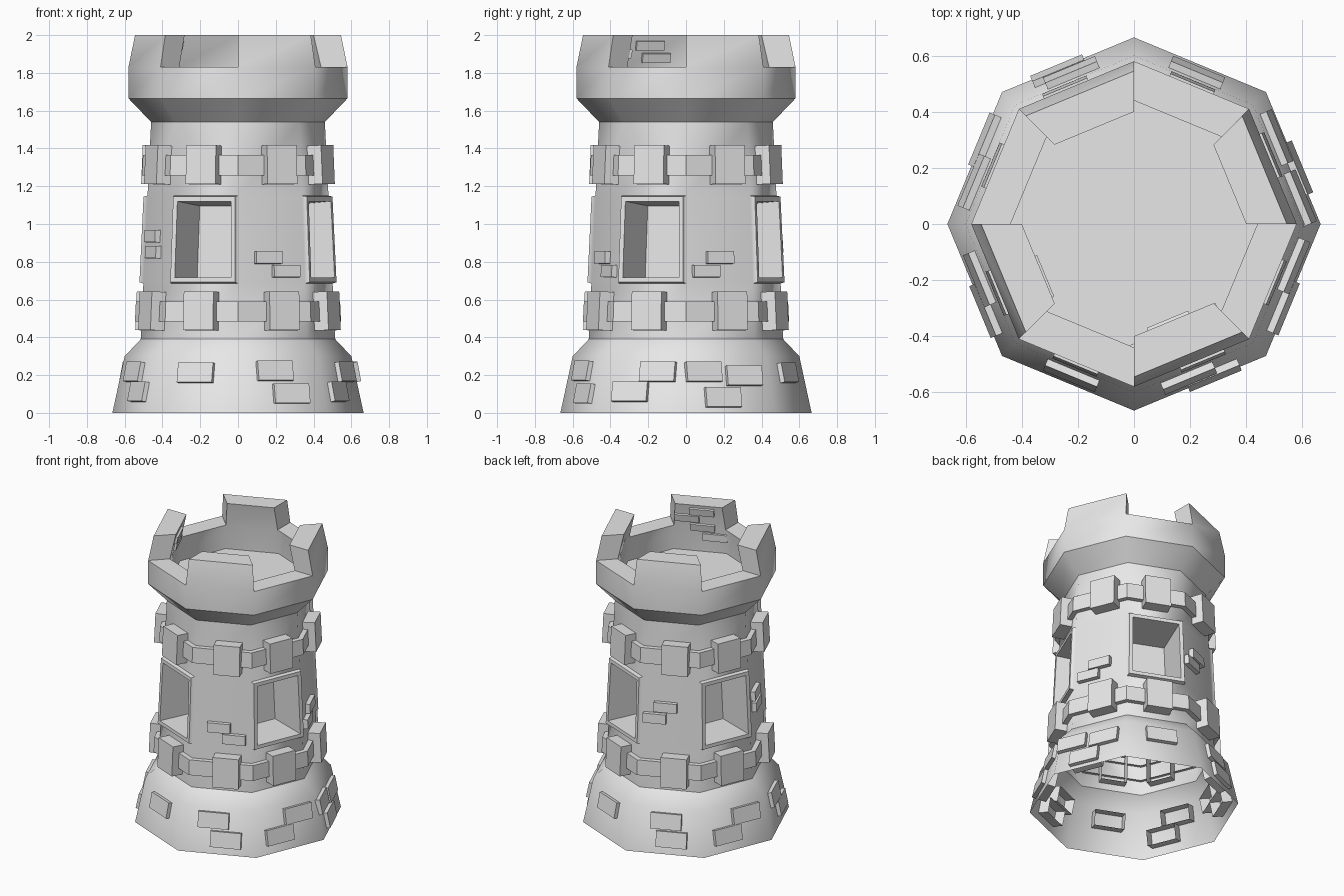
import bpy, bmesh, math
from mathutils import Matrix, Vector

cube = bpy.data.objects.get("Cube")
if cube:
    bpy.data.objects.remove(cube, do_unlink=True)

stone = bpy.data.materials.new("stone_grey")
stone.use_nodes = True
stone.diffuse_color = (0.8, 0.8, 0.8, 1)
stone.node_tree.nodes["Principled BSDF"].inputs["Base Color"].default_value = stone.diffuse_color

SIDES = 8
STEP = math.tau / SIDES
APO = math.cos(STEP / 2)
# Outer wall: corner radius and height
WALL = [(0.665, 0), (0.6, 0.3), (0.515, 0.39), (0.501, 0.685), (0.479, 1.15),
        (0.46, 1.54), (0.58, 1.665), (0.58, 1.83)]


def finish(bm, name):
    mesh = bpy.data.meshes.new(name)
    bm.to_mesh(mesh)
    bm.free()
    mesh.materials.append(stone)
    obj = bpy.data.objects.new(name, mesh)
    bpy.context.collection.objects.link(obj)
    return obj


def ring(bm, r, z):
    return [bm.verts.new((r * math.cos(i * STEP), r * math.sin(i * STEP), z))
            for i in range(SIDES)]


def bridge(bm, a, b):
    return [bm.faces.new((a[i], a[(i + 1) % SIDES], b[(i + 1) % SIDES], b[i]))
            for i in range(SIDES)]


def wall_at(z, profile=WALL):
    """Distance to the middle of a side at height z, and its lean."""
    for (r0, z0), (r1, z1) in zip(profile, profile[1:]):
        if z0 <= z <= z1:
            r = r0 + (r1 - r0) * (z - z0) / (z1 - z0)
            return r * APO, math.atan2((r1 - r0) * APO, z1 - z0)


# Tower body: open-bottomed shell, hollow top and alternating battlements
def tower():
    bm = bmesh.new()
    rings = [ring(bm, r, z) for r, z in WALL]
    strips = [bridge(bm, a, b) for a, b in zip(rings, rings[1:])]
    sill_out = rings[-1]
    sill_in, floor = ring(bm, 0.44, 1.83), ring(bm, 0.45, 1.66)
    top_out, top_in = ring(bm, 0.545, 2), ring(bm, 0.4, 2)
    bridge(bm, sill_in, floor)
    bm.faces.new(floor)
    for i in range(SIDES):
        j = (i + 1) % SIDES
        o, n, to, ti = sill_out, sill_in, top_out, top_in
        if i % 2:
            bm.faces.new((o[i], o[j], n[j], n[i]))
        else:
            for quad in ((o[i], o[j], to[j], to[i]), (to[i], to[j], ti[j], ti[i]),
                         (ti[i], ti[j], n[j], n[i]), (o[i], to[i], ti[i], n[i]),
                         (o[j], n[j], ti[j], to[j])):
                bm.faces.new(quad)
    # Windows: raised frame, then a deep tapered recess
    bm.normal_update()
    for face in strips[3][1::2]:
        for width, depth in ((0.008, 0.025), (0.035, 0), (0.018, -0.28)):
            bmesh.ops.inset_individual(bm, faces=[face], thickness=width, depth=depth)
            bm.normal_update()
    # Smooth round the walls, crisp at the ledges and corners
    for f in bm.faces:
        f.smooth = True
    for e in bm.edges:
        heights = [v.co.z for v in e.verts]
        ledge = any(all(abs(h - z) < 0.001 for h in heights)
                    for z in (0.39, 1.54, 1.665))
        if ledge or (len(e.link_faces) == 2 and e.calc_face_angle(0) > math.radians(46)):
            e.smooth = False
    finish(bm, "tower_body")


# Stones: boxes without a back, leaning with the wall they sit in
def add_stone(bm, side, t, z, w, h, out, back, profile=WALL, facing=1):
    dist, lean = wall_at(z, profile)
    place = (Matrix.Rotation((side + 0.5) * STEP, 4, "Z")
             @ Matrix.Translation((dist, t, z))
             @ Matrix.Rotation(lean, 4, "Y"))
    size = Matrix.Diagonal((out + back, w, h, 1))
    mid = Matrix.Translation((facing * (out - back) / 2, 0, 0))
    verts = bmesh.ops.create_cube(bm, size=1, matrix=place @ mid @ size)["verts"]
    inward = -facing * (place.to_3x3() @ Vector((1, 0, 0)))
    bm.normal_update()
    faces = {f for v in verts for f in v.link_faces}
    rear = max(faces, key=lambda f: f.normal.dot(inward))
    bmesh.ops.delete(bm, geom=[rear], context="FACES_ONLY")


def stones(name, layout, **kind):
    bm = bmesh.new()
    for side, spots in layout.items():
        for t, z in spots:
            add_stone(bm, side, t, z, **kind)
    return finish(bm, name)


# Bands round the wall, each with one big block per side
def band(name, low, high):
    bm = bmesh.new()
    a, b = wall_at(low)[0] / APO, wall_at(high)[0] / APO
    rings = [ring(bm, r, z) for r, z in ((a - 0.02, low), (a + 0.035, low),
                                         (b + 0.035, high), (b - 0.02, high))]
    for p, q in zip(rings, rings[1:]):
        bridge(bm, p, q)
    finish(bm, name)
    mid = (low + high) / 2
    layout = {s: [(0 if s % 2 else 0.04, mid)] for s in range(SIDES)}
    stones(name + "_blocks", layout, w=0.17, h=0.205, out=0.08, back=0.06)


tower()
band("lower_band", 0.485, 0.59)
band("upper_band", 1.258, 1.365)

# Sides count round from +x; each stone is (offset along side, height)
pair = [(-0.07, 0.11), (0.08, 0.215)]
stones("base_bricks", {
    0: [(-0.14, 0.215), (0.09, 0.195), (-0.04, 0.08)],
    1: [(0, 0.21)],
    2: [(0, 0.215), (0.04, 0.1)],
    3: pair,
    4: [(-0.03, 0.215), (0.08, 0.11)],
    5: [(0, 0.21)],
    6: [(-0.03, 0.22), (0.055, 0.1)],
    7: pair,
}, w=0.2, h=0.105, out=0.025, back=0.07)

stones("wall_bricks", {
    0: [(-0.08, 0.75), (0, 0.822)],
    2: [(-0.03, 0.96), (-0.1, 0.88)],
    4: [(-0.06, 0.935), (-0.04, 0.85)],
    6: [(-0.02, 0.822), (0.08, 0.75)],
}, w=0.15, h=0.065, out=0.03, back=0.05)

stones("battlement_bricks", {
    4: [(0.05, 1.945), (0.01, 1.88)],
    6: [(-0.02, 1.955), (0.08, 1.9), (-0.02, 1.835), (-0.1, 1.77)],
}, w=0.16, h=0.05, out=0.015, back=0.04, facing=-1,
    profile=[(0.45, 1.66), (0.44, 1.83), (0.4, 2)])
